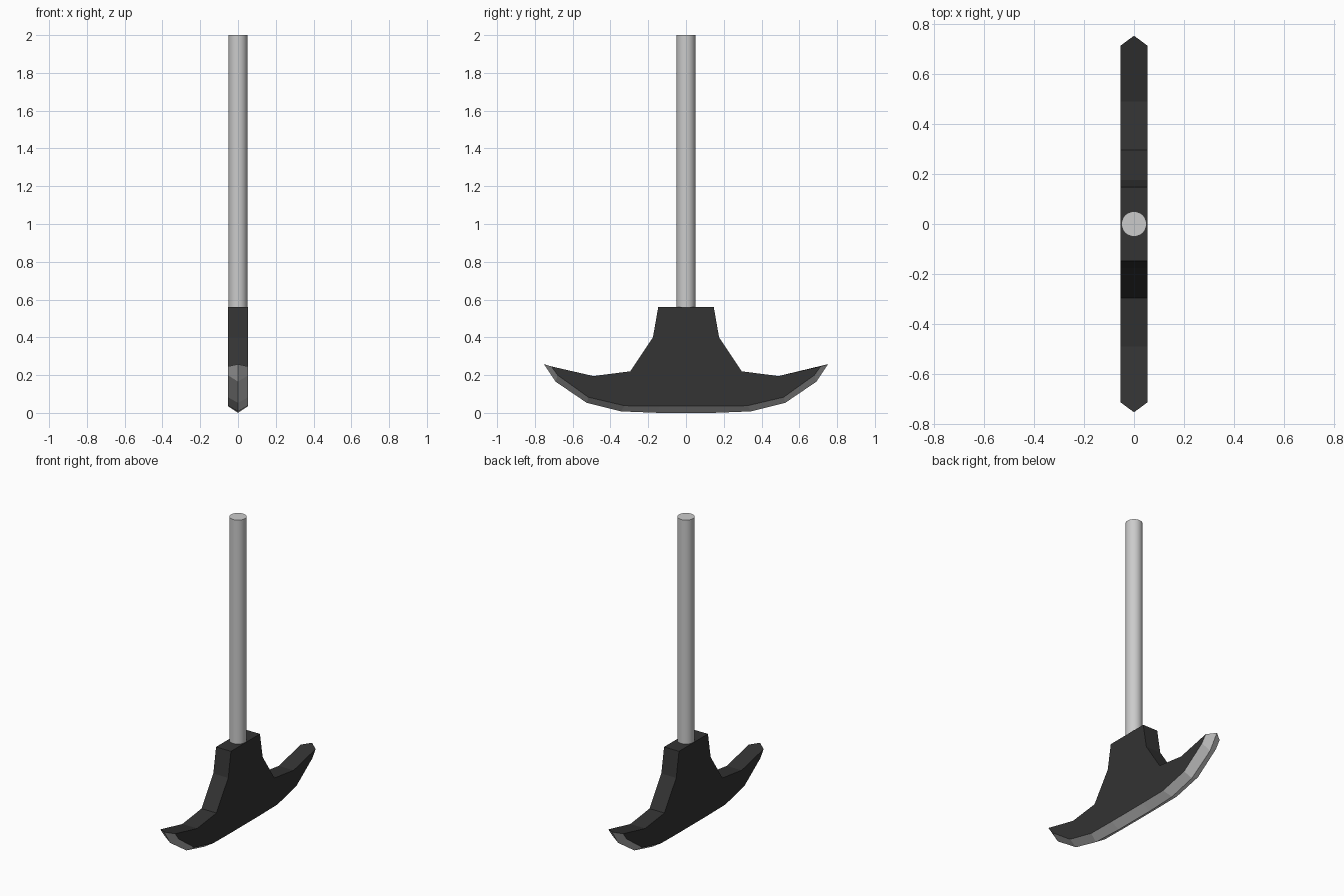
import bpy, bmesh

if "Cube" in bpy.data.objects:
    bpy.data.objects.remove(bpy.data.objects["Cube"])

HALF = 0.053  # half thickness of the blade


def material(name, rgb):
    m = bpy.data.materials.new(name)
    m.diffuse_color = (*rgb, 1)
    m.use_nodes = True
    m.node_tree.nodes["Principled BSDF"].inputs["Base Color"].default_value = m.diffuse_color
    return m


def mirrored(half):
    """Turn a +y half outline into a full run from +y to -y."""
    return half + [(-y, z) for y, z in reversed(half)]


# Half outlines in (y, z): upper contour, bevel start, sharp ridge
top = [(-y, z) for y, z in [(0.49, 0.195), (0.295, 0.22), (0.175, 0.40), (0.147, 0.56)]]
top_run = mirrored(top)                       # -y to +y
shoulder = mirrored([(0.713, 0.246), (0.68, 0.20), (0.517, 0.083), (0.325, 0.038), (0.14, 0.036)])
ridge = mirrored([(0.752, 0.258), (0.69, 0.165), (0.525, 0.053), (0.345, 0.008), (0.14, 0.0)])

# Blade body with a bevelled cutting edge
bm = bmesh.new()


def add(points, x):
    return [bm.verts.new((x, y, z)) for y, z in points]


sides = [(add(top_run, x), add(shoulder, x)) for x in (-HALF, HALF)]
tip = add(ridge, 0)
(tl, sl), (tr, sr) = sides
for t, s in sides:
    bm.faces.new(t + s)
for a, b, c, d in zip(tl, tl[1:], tr[1:], tr):
    bm.faces.new((a, b, c, d))
for t, end in ((-1, 0), (0, -1)):             # upper faces of the pointed ends
    bm.faces.new((tl[t], sl[end], tip[end], sr[end], tr[t]))
for s in (sl, sr):                            # ground edge
    for i in range(len(s) - 1):
        bm.faces.new((s[i], s[i + 1], tip[i + 1], tip[i])).material_index = 1
bmesh.ops.recalc_face_normals(bm, faces=bm.faces)

mesh = bpy.data.meshes.new("axe_blade")
bm.to_mesh(mesh)
bm.free()
mesh.materials.append(material("dark_metal", (0.033, 0.033, 0.033)))
mesh.materials.append(material("ground_edge", (0.8, 0.8, 0.8)))
bpy.context.collection.objects.link(bpy.data.objects.new("blade", mesh))

# Round shaft
bpy.ops.mesh.primitive_cylinder_add(vertices=32, radius=0.05, depth=1.5, location=(0, 0, 1.25))
shaft = bpy.context.object
shaft.name = "shaft"
bpy.ops.object.shade_smooth_by_angle()
